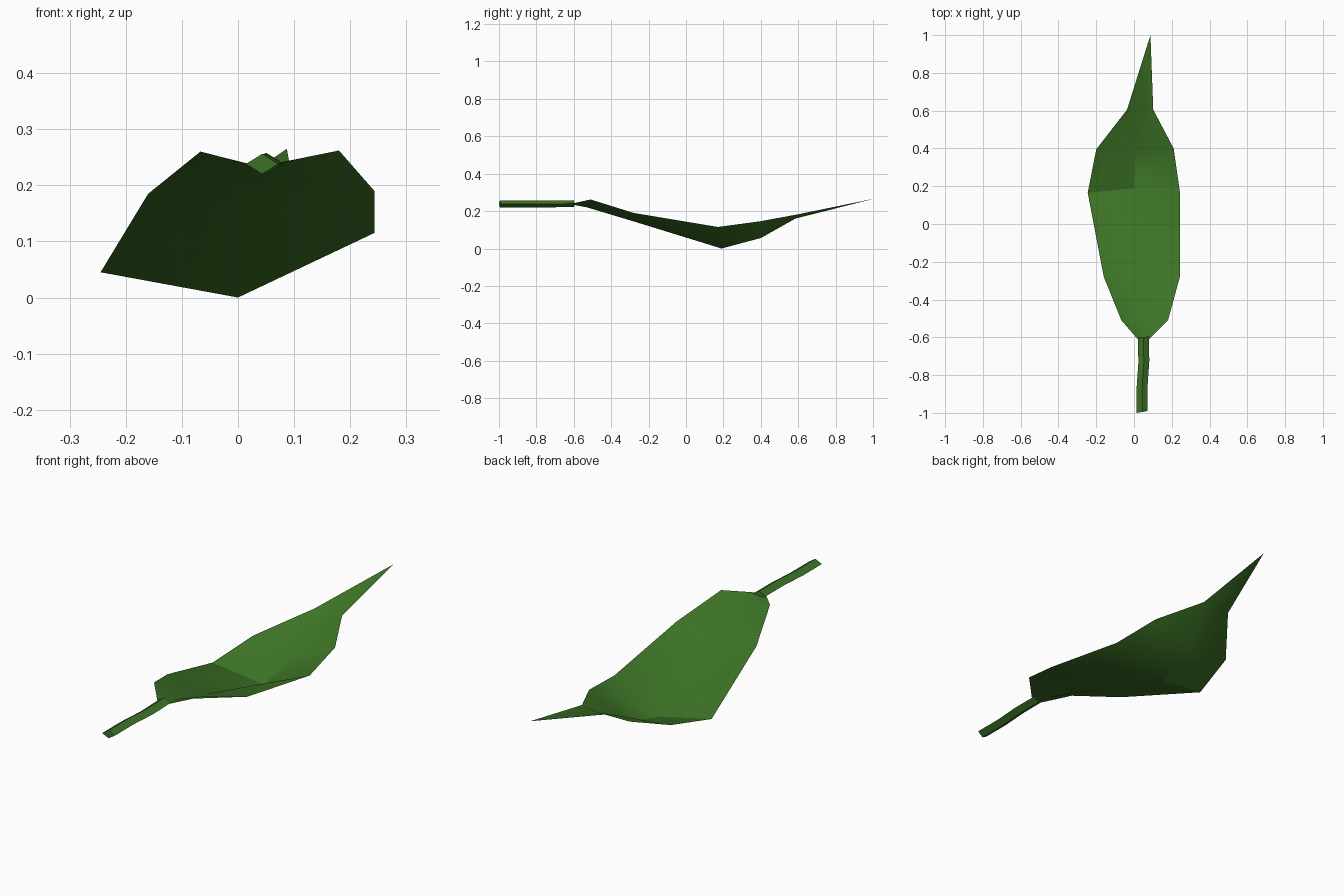
import bpy, bmesh
from mathutils import Vector

cube = bpy.data.objects.get("Cube")
if cube:
    bpy.data.objects.remove(cube, do_unlink=True)

# Single leaf green
green = bpy.data.materials.new("leaf_green")
green.use_nodes = True
GREEN = (0.048, 0.18, 0.02, 1)
green.diffuse_color = GREEN
bsdf = green.node_tree.nodes["Principled BSDF"]
bsdf.inputs["Base Color"].default_value = GREEN
bsdf.inputs["Roughness"].default_value = 0.8


def finish(name, bm, smooth):
    for f in bm.faces:
        f.smooth = smooth
    mesh = bpy.data.meshes.new(name)
    bm.to_mesh(mesh)
    bm.free()
    mesh.materials.append(green)
    obj = bpy.data.objects.new(name, mesh)
    bpy.context.collection.objects.link(obj)
    return obj


# Blade: cross rows of right edge, midrib and left edge, from stem to tip
rows = [
    ((0.02, -0.61, 0.238), (0.047, -0.61, 0.235), (0.08, -0.61, 0.24)),
    ((-0.067, -0.51, 0.26), (0.042, -0.53, 0.22), (0.18, -0.51, 0.262)),
    ((-0.16, -0.28, 0.185), (0.03, -0.28, 0.145), (0.243, -0.28, 0.19)),
    ((-0.245, 0.165, 0.045), (0.0, 0.19, 0.0), (0.243, 0.17, 0.115)),
    ((-0.2, 0.395, 0.093), (0.005, 0.40, 0.056), (0.21, 0.40, 0.146)),
    ((-0.037, 0.605, 0.18), (0.035, 0.585, 0.16), (0.102, 0.605, 0.184)),
]
bm = bmesh.new()
grid = [[bm.verts.new(p) for p in row] for row in rows]
for a, b in zip(grid, grid[1:]):
    for i in range(2):
        bm.faces.new((a[i], a[i + 1], b[i + 1], b[i]))
tip = bm.verts.new((0.087, 1.0, 0.265))
last = grid[-1]
for i in range(2):
    bm.faces.new((last[i], last[i + 1], tip))

# Sharp creases at the deepest bend of the blade
for a, b in ((grid[3][0], grid[3][1]), (grid[3][1], grid[4][1])):
    bm.edges.get((a, b)).smooth = False
finish("leaf_blade", bm, True)

# Stem: a gently bent tube with a diamond section
path = [(0.043, -0.995, 0.238), (0.043, -0.86, 0.238),
        (0.052, -0.73, 0.238), (0.05, -0.6, 0.24)]
section = [Vector((-0.029, -0.005, 0)), Vector((0, 0, -0.018)),
           Vector((0.029, 0.005, 0)), Vector((0, 0, 0.018))]
bm = bmesh.new()
rings = [[bm.verts.new(Vector(p) + s) for s in section] for p in path]
for a, b in zip(rings, rings[1:]):
    for i in range(4):
        j = (i + 1) % 4
        bm.faces.new((a[i], a[j], b[j], b[i]))
bm.faces.new(rings[0])
bm.faces.new(rings[-1])
bmesh.ops.recalc_face_normals(bm, faces=bm.faces)
finish("stem", bm, False)
